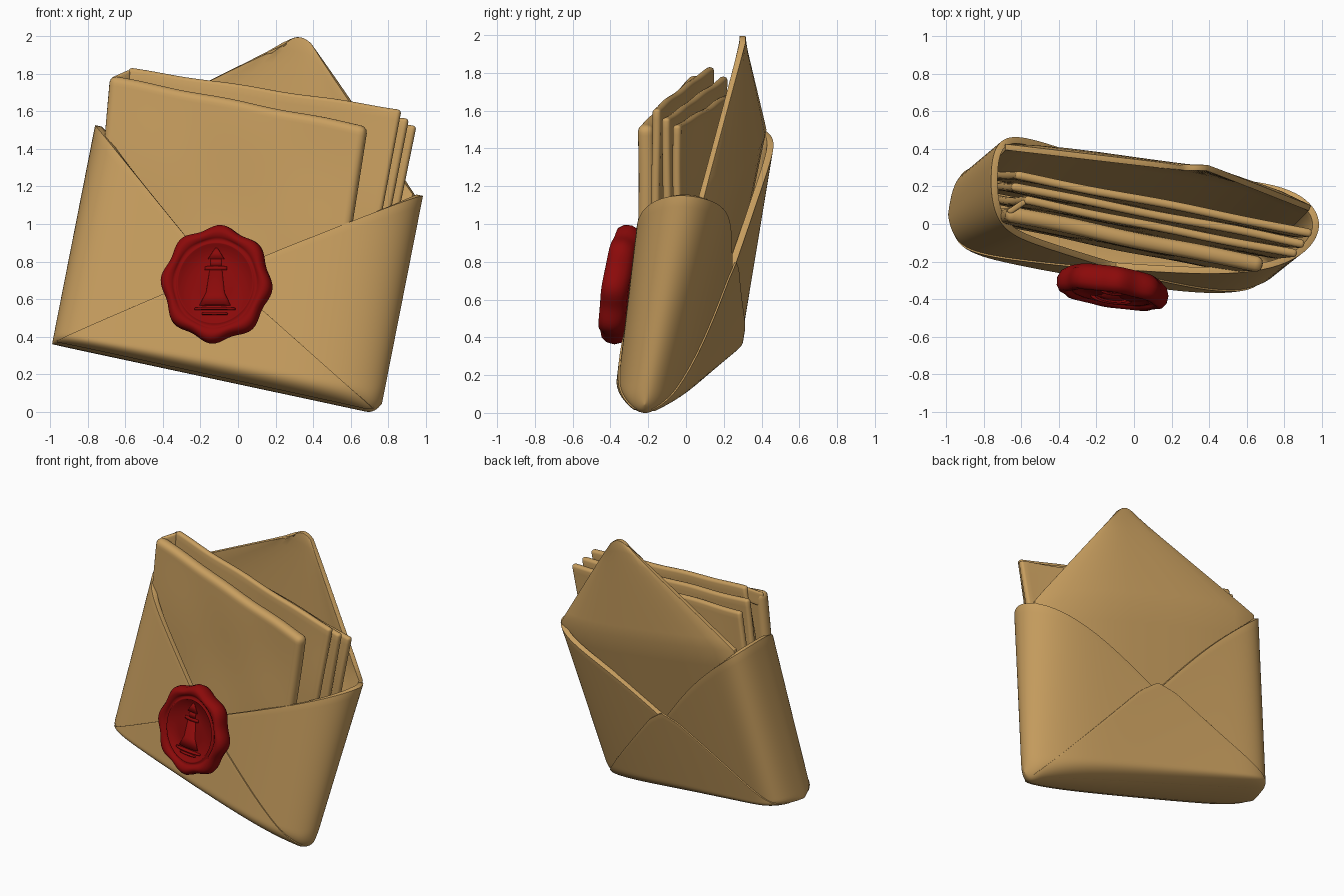
import bpy, bmesh, math
from mathutils import Vector, Matrix

if "Cube" in bpy.data.objects:
    bpy.data.objects.remove(bpy.data.objects["Cube"])


def material(name, rgb):
    m = bpy.data.materials.new(name)
    m.use_nodes = True
    m.diffuse_color = (*rgb, 1)
    m.node_tree.nodes["Principled BSDF"].inputs["Base Color"].default_value = (*rgb, 1)
    return m


PAPER = material("tan_paper", (0.58, 0.345, 0.115))
WAX = material("red_wax", (0.26, 0.003, 0.003))


def finish(name, bm, mat, thick=0, offset=-1, bevel=0):
    """Turn a bmesh into a smooth object, optionally thickened and rounded."""
    bmesh.ops.remove_doubles(bm, verts=bm.verts, dist=0.0005)
    me = bpy.data.meshes.new(name)
    bm.to_mesh(me)
    bm.free()
    me.materials.append(mat)
    me.shade_smooth()
    ob = bpy.data.objects.new(name, me)
    bpy.context.collection.objects.link(ob)
    if thick:
        s = ob.modifiers.new("thickness", "SOLIDIFY")
        s.thickness, s.offset = thick, offset
    if bevel:
        b = ob.modifiers.new("round_edges", "BEVEL")
        b.width, b.segments, b.limit_method = bevel, 3, "ANGLE"
        b.angle_limit = math.radians(50)


def grid(bm, nu, nv, point, flip=False):
    """Add a quad grid whose vertices come from point(s, t), both 0..1."""
    vs = [[bm.verts.new(point(i / nu, j / nv)) for j in range(nv + 1)] for i in range(nu + 1)]
    for i in range(nu):
        for j in range(nv):
            q = [vs[i][j], vs[i + 1][j], vs[i + 1][j + 1], vs[i][j + 1]]
            bm.faces.new(q[::-1] if flip else q)


# Tilted frame of the envelope: across, up and depth
ORIGIN = Vector((-0.99, 0.05, 0.36))
ACROSS = Vector((1.745, -0.28, -0.375))
UP = Vector((0.23, 0.22, 1.165))
DEPTH = Vector((0.04, 1, -0.05))


def low(u):
    """Bottom edge, lifted to round the left bottom corner."""
    return 0.05 * max(0, (u - 0.95) / 0.05) ** 3


def tent(u, peak, end, mid):
    k = u / peak if u < peak else (1 - u) / (1 - peak)
    return end + (mid - end) * k


def frame(u, v, d):
    return ORIGIN + ACROSS * u + UP * v + DEPTH * d


def skin(u, v, side, lift=0.0):
    """Point on the stuffed envelope; side -1 is the front, 1 the back."""
    s = 2 * u - 1
    ends = max(0, 1 - abs(s) ** (12 if s < 0 else 4.6)) ** (0.42 if s < 0 else 0.5)
    k = min(1, max(0, (v - low(u)) / (0.05 + 0.06 * u)))
    base = math.sqrt(1 - (1 - k) ** 2.5)
    if side < 0:
        half = 0.165 + 0.075 * v + 0.055 * math.sqrt(max(0, math.sin(math.pi * u)))
        half += 0.035 * (1 - u) * v
    else:
        half = 0.15 + 0.09 * v + 0.13 * (1 - u) * (1 - v)
    return frame(u, v, side * (half * ends * base + lift))


def ease(s):
    return 0.5 - 0.5 * math.cos(math.pi * s)


# Pocket: front and back walls, each with a V-shaped opening
bm = bmesh.new()
for side, peak, dip, bow in ((-1, 0.45, 0.45, 0), (1, 0.5, 0.5, 0.04)):
    def wall(s, t):
        u = ease(s)
        top = tent(u, peak, 1, dip) + bow * math.sin(math.pi * tent(u, peak, 0, 1))
        return skin(u, low(u) + (top - low(u)) * t ** 1.9, side)
    grid(bm, 72, 36, wall, side > 0)
finish("envelope_pocket", bm, PAPER, 0.035, -1, 0.012)

# Lower flaps overlapping the side flaps
for name, side, peak, height in (("front_lower_flap", -1, 0.45, 0.47),
                                 ("back_lower_flap", 1, 0.5, 0.58)):
    bm = bmesh.new()

    def flap(s, t):
        u = 0.015 + 0.965 * ease(s)
        a = tent(u, peak, 0, 1)
        top = max(low(u) + 0.012, height * (a if a < 0.85 else 0.85 + (a - 0.85) * 0.6))
        return skin(u, low(u) + 0.01 + (top - low(u) - 0.01) * t ** 1.7, side, 0.009)
    grid(bm, 72, 28, flap, side > 0)
    finish(name, bm, PAPER, 0.012, -1, 0.004)

# Open top flap, rising to a blunt tip from a panel inside the back wall
bm = bmesh.new()


def panel(u, v):
    """Gently arched sheet lying against the inside of the back wall."""
    arch = 0.05 * max(0, 1 - 2 * u) ** 3 + 0.125 * max(0, 2 * u - 1) ** 3
    return frame(u, v, 0.165 + 0.025 * v - arch)


def open_flap(s, t):
    u = 0.04 + 0.93 * s
    if t <= 0.4:
        return panel(u, 0.35 + 0.65 * t / 0.4)
    e = 2 * s - 1
    tip = Vector((0.32 + 0.07 * e, 0.3, 1.995 - 0.035 * e * e))
    return panel(u, 1).lerp(tip, (t - 0.4) / 0.6)


grid(bm, 10, 15, open_flap, True)
finish("top_flap", bm, PAPER, 0.032, 0, 0.008)

# Folded letters: depth, thickness, then top corners and lower right corner in x, z
LETTERS = (
    ("front_letter", -0.088, 0.085, (-0.68, 1.79), (0.69, 1.52), (0.53, 0.5)),
    ("second_letter", 0.0, 0.045, (-0.58, 1.83), (0.87, 1.61), (0.66, 0.5)),
    ("third_letter", 0.065, 0.045, (-0.65, 1.78), (0.91, 1.56), (0.7, 0.5)),
    ("back_letter", 0.13, 0.045, (-0.63, 1.71), (0.95, 1.52), (0.74, 0.5)),
)
for n, (name, depth, thick, tl, tr, br) in enumerate(LETTERS):
    bm = bmesh.new()
    tl, tr, br = Vector(tl), Vector(tr), Vector(br)
    bl = Vector((-0.77, br.y + 0.25))

    def page(s, t):
        p = bl.lerp(br, s).lerp(tl.lerp(tr, s), t)
        ripple = 0.005 * math.sin(9 * s + 2 * n) * math.sin(7 * t + 3 * s + n)
        y = depth - 0.195 * p.x + 0.03 * (p.y - 1.4) + ripple
        return (p.x, y, p.y + 0.003 * math.sin(17 * s + n) * t)
    grid(bm, 32, 20, page)
    finish(name, bm, PAPER, thick, 0, thick * 0.42)

# Turned corner joining the upper ends of the letters
bm = bmesh.new()
grid(bm, 6, 4, lambda s, t: (-0.67 + 0.09 * s, 0.06 + 0.06 * s, 1.68 + 0.1 * t + 0.04 * s))
finish("letter_fold", bm, PAPER, 0.03, 0, 0.01)

# Wax seal: lathed profile with a lobed rim
FRONT = Vector((-0.16, -1, 0.16)).normalized()
SIDE = FRONT.cross(Vector((0, 0, -1))).normalized()
RISE = FRONT.cross(SIDE).normalized()
CENTRE = Vector((-0.105, -0.285, 0.67))


def on_seal(x, z, d):
    return CENTRE + SIDE * x + RISE * z + FRONT * d


PROFILE = ((0.0, -0.02), (0.24, -0.02), (0.275, 0.01), (0.29, 0.05), (0.286, 0.09), (0.268, 0.118),
           (0.245, 0.122), (0.228, 0.108), (0.217, 0.094), (0.208, 0.106), (0.2, 0.106),
           (0.192, 0.092), (0.1, 0.094), (0.0, 0.095))
bm = bmesh.new()


def wax(s, t):
    r, d = PROFILE[round(t * (len(PROFILE) - 1))]
    a = 2 * math.pi * s
    r *= 1 + 0.04 * math.cos(8 * a + 0.6) * min(1, max(0, (r - 0.215) / 0.05))
    return on_seal(r * math.cos(a), 1.06 * r * math.sin(a), d)


grid(bm, 96, len(PROFILE) - 1, wax)
bmesh.ops.remove_doubles(bm, verts=bm.verts, dist=0.0005)
bmesh.ops.recalc_face_normals(bm, faces=bm.faces)
finish("wax_seal", bm, WAX)

# Shallow lighthouse relief: flared tower, gallery, lamp room, pointed roof and ground
bm = bmesh.new()


def tier(z, height, wide, narrow):
    basis = Matrix((SIDE, FRONT * 0.25, RISE)).transposed().to_4x4()
    m = Matrix.Translation(on_seal(0, z + height / 2, 0.094)) @ basis
    bmesh.ops.create_cone(bm, cap_ends=True, segments=20, radius1=wide, radius2=narrow,
                          depth=height, matrix=m)


for spec in ((-0.12, 0.07, 0.085, 0.05), (-0.05, 0.12, 0.05, 0.034), (0.07, 0.02, 0.06, 0.06),
             (0.09, 0.04, 0.03, 0.03), (0.13, 0.06, 0.045, 0.006),
             (-0.145, 0.012, 0.11, 0.11), (-0.17, 0.01, 0.07, 0.07)):
    tier(*spec)
bmesh.ops.recalc_face_normals(bm, faces=bm.faces)
finish("seal_relief", bm, WAX)
